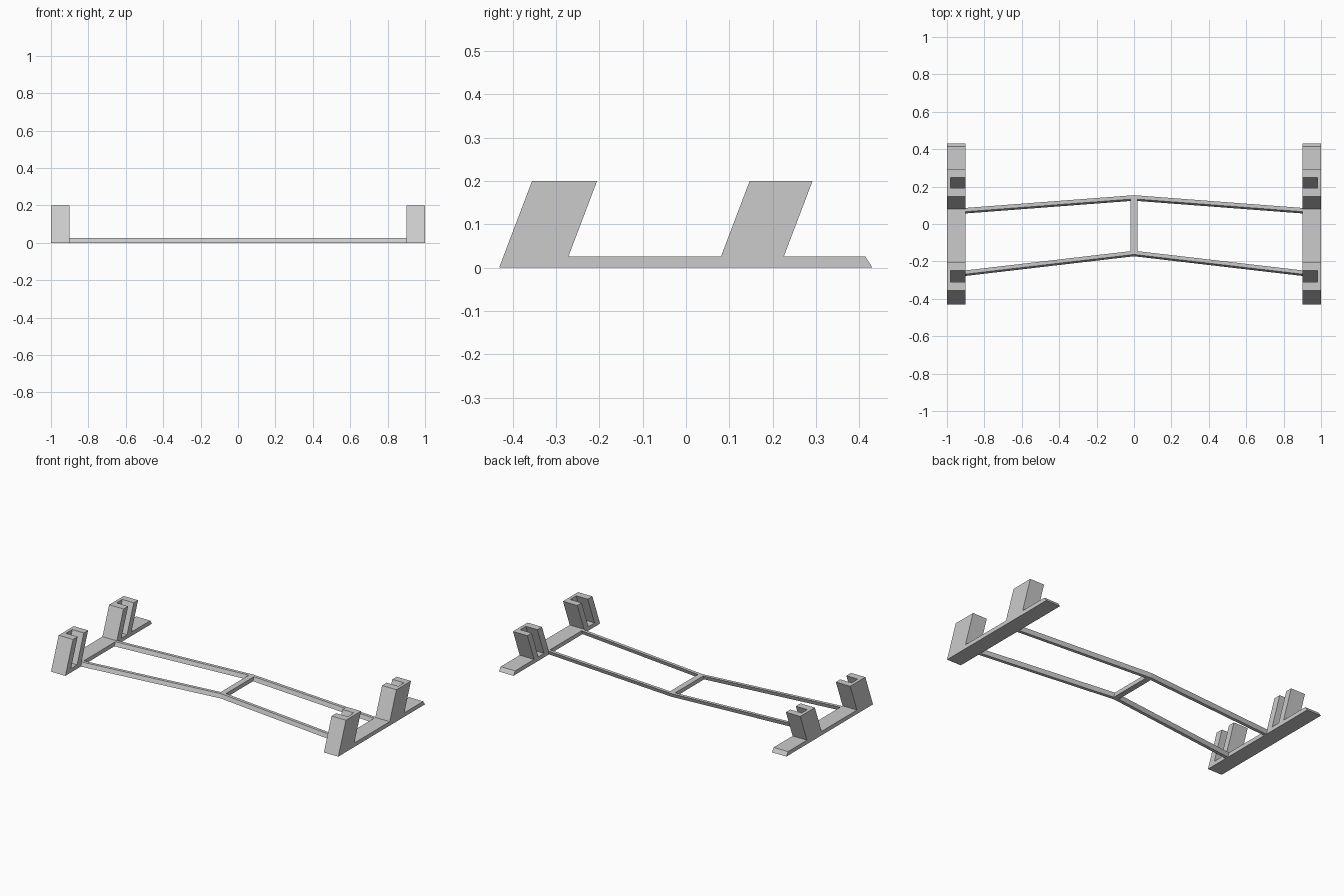
import bpy, bmesh
from mathutils import Vector

if "Cube" in bpy.data.objects:
    bpy.data.objects.remove(bpy.data.objects["Cube"], do_unlink=True)

BASE_H, POST_H, LEAN = 0.025, 0.2, 0.38   # lean = y shift per unit of height
OUTER, INNER, WALL = 1.0, 0.9, 0.98

grey = bpy.data.materials.new("light_grey")
grey.use_nodes = True
color = (0.6, 0.6, 0.6, 1)
grey.diffuse_color = color
grey.node_tree.nodes["Principled BSDF"].inputs["Base Color"].default_value = color


def prism(name, ring, offset):
    """Closed solid made by extruding a ring of points along an offset."""
    bm = bmesh.new()
    face = bm.faces.new([bm.verts.new(p) for p in ring])
    new = bmesh.ops.extrude_face_region(bm, geom=[face])["geom"]
    verts = [v for v in new if isinstance(v, bmesh.types.BMVert)]
    bmesh.ops.translate(bm, verts=verts, vec=Vector(offset))
    bmesh.ops.recalc_face_normals(bm, faces=bm.faces)
    mesh = bpy.data.meshes.new(name)
    bm.to_mesh(mesh)
    bm.free()
    mesh.materials.append(grey)
    obj = bpy.data.objects.new(name, mesh)
    bpy.context.collection.objects.link(obj)
    return obj


def lean(y_top, z):
    """Y of a leaning line at height z, given its y at the post top."""
    return y_top - LEAN * (POST_H - z)


# Side rails: base and two leaning posts in one profile
posts = [(-0.355, -0.205), (0.147, 0.292)]
(f0, f1), (r0, r1) = posts
profile = [(lean(f0, 0), 0), (f0, POST_H), (f1, POST_H), (lean(f1, BASE_H), BASE_H),
           (lean(r0, BASE_H), BASE_H), (r0, POST_H), (r1, POST_H),
           (lean(r1, BASE_H), BASE_H), (0.414, BASE_H), (0.43, 0)]

for side, label in ((1, "left"), (-1, "right")):
    rail = prism(label + "_rail", [(side * INNER, y, z) for y, z in profile],
                 (side * (OUTER - INNER), 0, 0))
    # Leaning slots open to the top and the inside
    for start, end in posts:
        a, b = start + 0.046, end - 0.043
        top = POST_H + 0.05
        ring = [(lean(a, BASE_H), BASE_H), (lean(a, top), top),
                (lean(b, top), top), (lean(b, BASE_H), BASE_H)]
        x0 = INNER - 0.05
        cutter = prism("slot_cutter", [(side * x0, y, z) for y, z in ring],
                       (side * (WALL - x0), 0, 0))
        cutter.hide_render = True
        cut = rail.modifiers.new("slot", 'BOOLEAN')
        cut.operation, cut.solver, cut.object = 'DIFFERENCE', 'EXACT', cutter
        bpy.context.view_layer.objects.active = rail
        bpy.ops.object.modifier_apply(modifier=cut.name)
        bpy.data.objects.remove(cutter, do_unlink=True)

    # Crossbar halves, with the same lean as the posts
    for name, y_end, y_mid in (("front", -0.268, -0.163), ("rear", 0.066, 0.134)):
        w, s = 0.02, LEAN * BASE_H
        ring = [(0, y_mid - s, 0), (0, y_mid, BASE_H),
                (0, y_mid + w, BASE_H), (0, y_mid + w - s, 0)]
        prism(f"{label}_{name}_crossbar", ring, (side * INNER, y_end - y_mid, 0))

# Centre strut joining the crossbars
prism("centre_strut", [(-0.018, -0.155, 0), (0.018, -0.155, 0),
                       (0.018, -0.155, BASE_H), (-0.018, -0.155, BASE_H)], (0, 0.29, 0))
